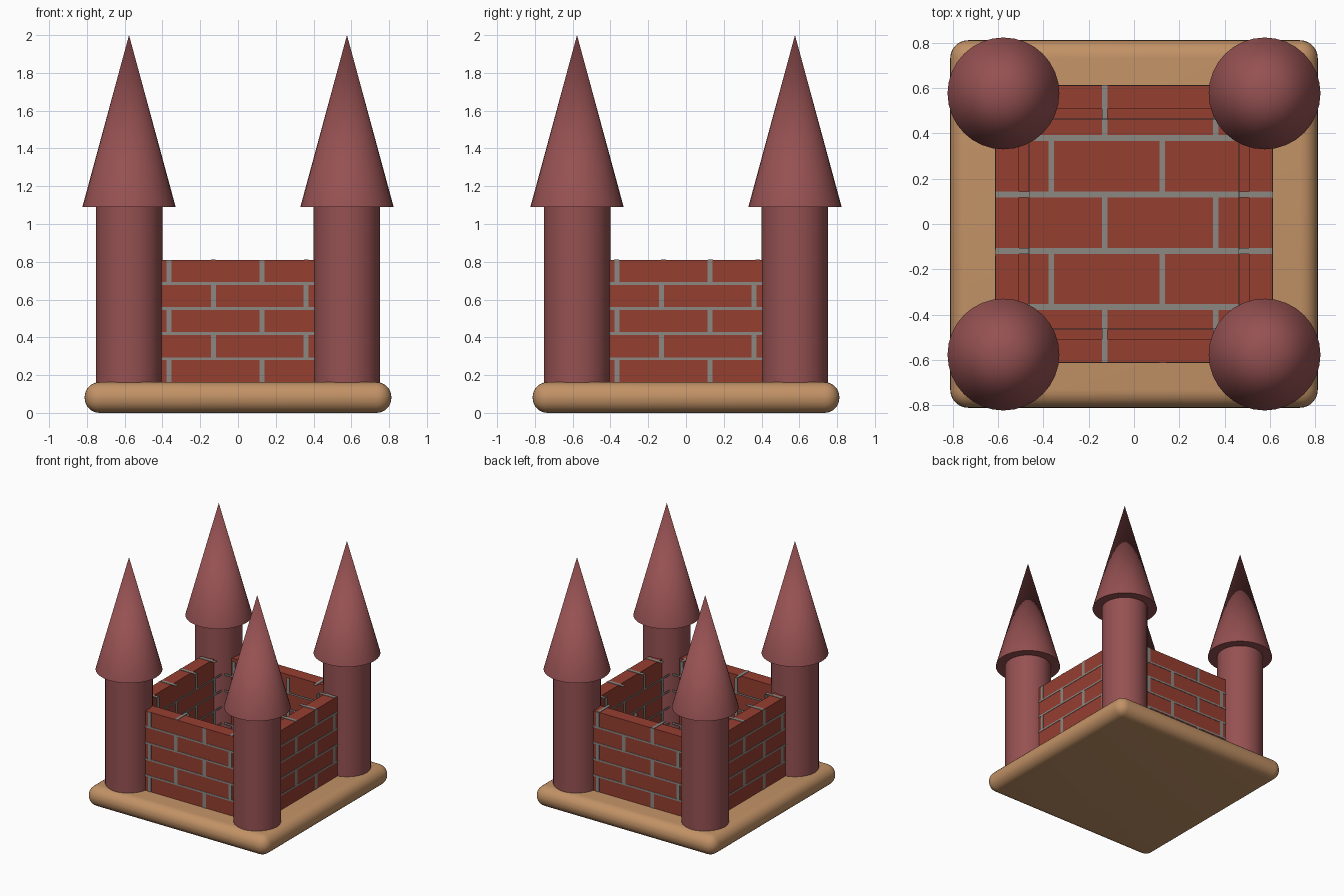
import bpy, bmesh, math
from mathutils import Matrix, Vector

if "Cube" in bpy.data.objects:
    bpy.data.objects.remove(bpy.data.objects["Cube"])


def srgb(r, g, b):
    return [((c / 255 + 0.055) / 1.055) ** 2.4 for c in (r, g, b)] + [1]


def material(name, rgb):
    m = bpy.data.materials.new(name)
    m.diffuse_color = srgb(*rgb)
    m.use_nodes = True
    m.node_tree.nodes["Principled BSDF"].inputs["Base Color"].default_value = m.diffuse_color
    return m


SAND = material("sand", (194, 146, 102))
BRICK = material("brick red", (150, 62, 48))
MORTAR = material("mortar grey", (140, 135, 130))
TOWER = material("dusty red", (150, 81, 82))


def add_object(name, bm, mat, smooth=None):
    bmesh.ops.recalc_face_normals(bm, faces=bm.faces)
    me = bpy.data.meshes.new(name)
    bm.to_mesh(me)
    bm.free()
    me.materials.append(mat)
    ob = bpy.data.objects.new(name, me)
    bpy.context.collection.objects.link(ob)
    if smooth:
        bpy.ops.object.select_all(action='DESELECT')
        ob.select_set(True)
        bpy.context.view_layer.objects.active = ob
        bpy.ops.object.shade_smooth_by_angle(angle=math.radians(smooth))
    return ob


def box(bm, lo, hi, rot=Matrix.Identity(4)):
    lo, hi = Vector(lo), Vector(hi)
    m = rot @ Matrix.Translation((lo + hi) / 2) @ Matrix.Diagonal((hi - lo).to_4d())
    return bmesh.ops.create_cube(bm, size=1, matrix=m)


BASE_TOP, WALL_TOP, FLOOR = 0.163, 0.81, 0.22
OUT, INN = 0.612, 0.465

# rounded base slab
bm = bmesh.new()
box(bm, (-0.812, -0.812, 0), (0.812, 0.812, BASE_TOP))
bmesh.ops.bevel(bm, geom=bm.edges[:], offset=0.079, segments=7, profile=0.5, affect='EDGES')
add_object("base", bm, SAND, 40)

# brick courtyard: box with a sunken middle
bm = bmesh.new()
box(bm, (-OUT, -OUT, BASE_TOP - 0.01), (OUT, OUT, WALL_TOP))
bm.faces.ensure_lookup_table()
top = max(bm.faces, key=lambda f: f.calc_center_median().z)
bmesh.ops.inset_region(bm, faces=[top], thickness=OUT - INN)
ext = bmesh.ops.extrude_face_region(bm, geom=[top])
verts = [v for v in ext["geom"] if isinstance(v, bmesh.types.BMVert)]
bmesh.ops.translate(bm, verts=verts, vec=(0, 0, FLOOR - WALL_TOP))
if top.is_valid:
    bmesh.ops.delete(bm, geom=[top], context='FACES_ONLY')
add_object("brick_walls", bm, BRICK)

# mortar joints as thin plates
T = 0.003
bm = bmesh.new()
courses = [WALL_TOP, 0.685, 0.553, 0.42, 0.287, BASE_TOP]
for k in range(4):
    rot = Matrix.Rotation(k * math.pi / 2, 4, 'Z')
    for plane, half, low in ((-OUT, OUT, BASE_TOP), (INN, INN, FLOOR)):
        y0, y1 = plane - T, plane + 0.001
        for z in courses[1:-1]:
            box(bm, (-half, y0, z - 0.007), (half, y1, z + 0.007), rot)
        for i in range(5):
            z1, z0 = courses[i], max(courses[i + 1], low)
            for x in ((-0.365, 0.127) if i % 2 == 0 else (-0.13, 0.36)):
                box(bm, (x - 0.014, y0, z0), (x + 0.014, y1, z1), rot)
add_object("wall_mortar", bm, MORTAR)

# joints on wall tops and floor, split where the floor drops
bm = bmesh.new()


def flat_joint(x0, x1, y0, y1):
    def cuts(a, b):
        pts = [a] + [c for c in (-INN, INN) if a < c < b] + [b]
        return list(zip(pts, pts[1:]))
    for xa, xb in cuts(x0, x1):
        for ya, yb in cuts(y0, y1):
            inside = abs(xa + xb) / 2 < INN and abs(ya + yb) / 2 < INN
            z = FLOOR if inside else WALL_TOP
            box(bm, (xa, ya, z - 0.001), (xb, yb, z + T))


rows = [OUT, 0.38, 0.13, -0.12, -0.367, -OUT]
for y in rows[1:-1]:
    flat_joint(-OUT, OUT, y - 0.013, y + 0.013)
for i in range(5):
    for x in ((-0.13, 0.362) if i % 2 == 0 else (-0.365, 0.125)):
        flat_joint(x - 0.012, x + 0.012, rows[i + 1], rows[i])
add_object("top_and_floor_mortar", bm, MORTAR)

# corner towers with pointed roofs
for sx, lx in ((-1, "left"), (1, "right")):
    for sy, ly in ((-1, "front"), (1, "back")):
        for part, r1, r2, z0, z1 in (("tower", 0.176, 0.176, BASE_TOP - 0.02, 1.09),
                                     ("tower_roof", 0.247, 0, 1.09, 2.0)):
            bm = bmesh.new()
            bmesh.ops.create_cone(
                bm, cap_ends=True, segments=32, radius1=r1, radius2=r2, depth=z1 - z0,
                matrix=Matrix.Translation((sx * 0.577, sy * 0.577, (z0 + z1) / 2)))
            bmesh.ops.remove_doubles(bm, verts=bm.verts, dist=1e-5)
            add_object(f"{ly}_{lx}_{part}", bm, TOWER, 40)
